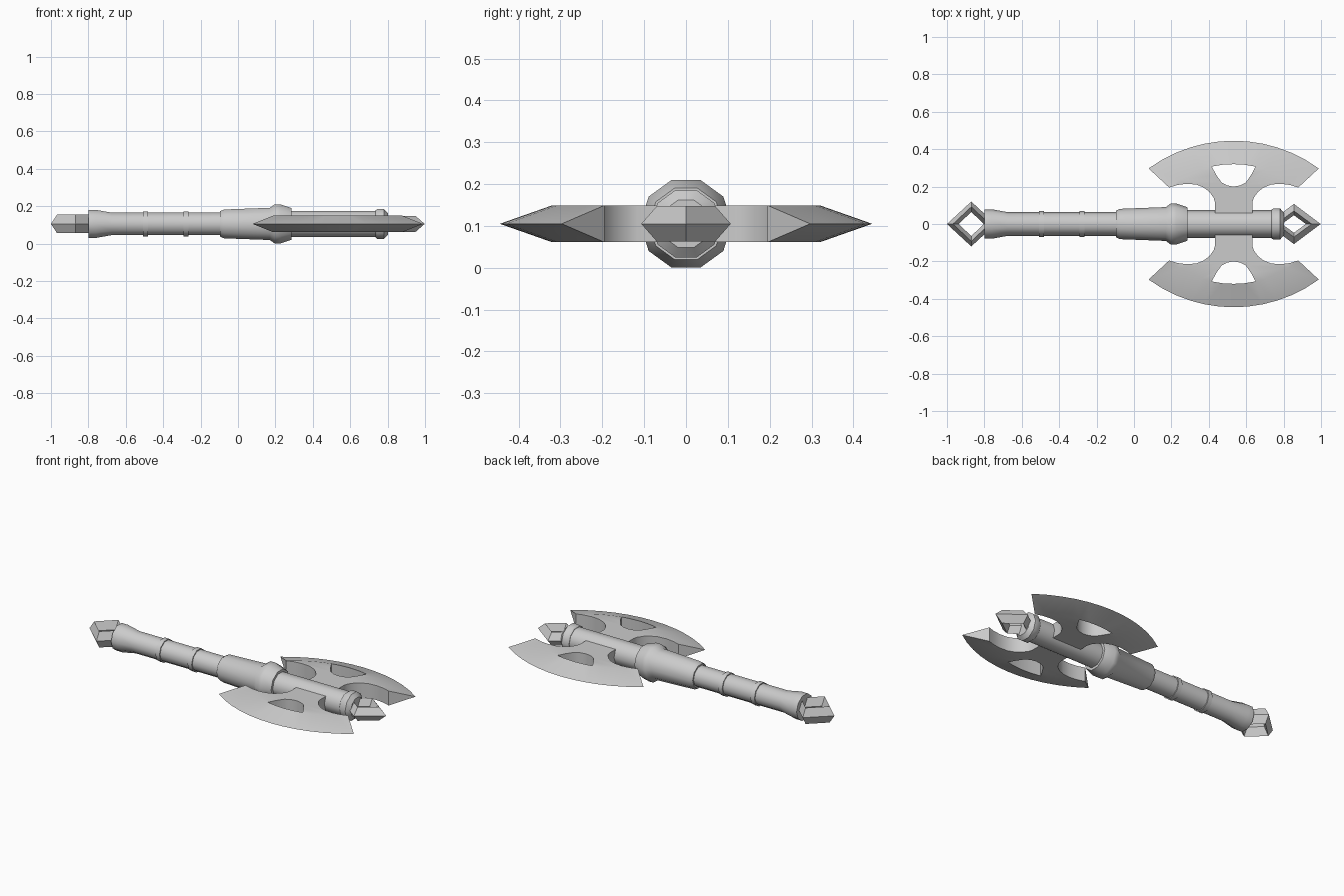
import bpy, bmesh, math

if "Cube" in bpy.data.objects:
    bpy.data.objects.remove(bpy.data.objects["Cube"])

AXIS_Z = 0.105
steel = bpy.data.materials.new("grey steel")
steel.diffuse_color = (0.6, 0.6, 0.6, 1)
steel.use_nodes = True
steel.node_tree.nodes["Principled BSDF"].inputs["Base Color"].default_value = steel.diffuse_color


def finish(name, bm, origin=(0, 0, AXIS_Z), angle=None):
    bmesh.ops.remove_doubles(bm, verts=bm.verts, dist=1e-5)
    bmesh.ops.recalc_face_normals(bm, faces=bm.faces)
    me = bpy.data.meshes.new(name)
    bm.to_mesh(me)
    bm.free()
    me.materials.append(steel)
    ob = bpy.data.objects.new(name, me)
    ob.location = origin
    bpy.context.collection.objects.link(ob)
    if angle:
        bpy.ops.object.select_all(action='DESELECT')
        ob.select_set(True)
        bpy.context.view_layer.objects.active = ob
        bpy.ops.object.shade_smooth_by_angle(angle=math.radians(angle))
    return ob


def turned(name, profile, sides=10):
    """Ten-sided part around the x axis; profile is (x, flat-to-centre radius)."""
    bm = bmesh.new()
    rings = []
    for x, r in profile:
        r /= math.cos(math.pi / sides)
        ring = []
        for i in range(sides):
            a = math.pi / 2 + (i + 0.5) * 2 * math.pi / sides
            ring.append(bm.verts.new((x, r * math.cos(a), r * math.sin(a))))
        rings.append(ring)
    for a, b in zip(rings, rings[1:]):
        for i in range(sides):
            j = (i + 1) % sides
            bm.faces.new((a[i], a[j], b[j], b[i]))
    bm.faces.new(rings[0])
    bm.faces.new(rings[-1])
    return finish(name, bm, angle=40)


def diamond_loop(name, x, outer, ridge, inner, h):
    """Open diamond with a four-sided bar; sizes are (half length, half width)."""
    bm = bmesh.new()
    loops = []
    for (a, b), z in ((outer, 0), (ridge, h), (inner, 0), (ridge, -h)):
        loops.append([bm.verts.new(p) for p in
                      ((a, 0, z), (0, b, z), (-a, 0, z), (0, -b, z))])
    for k in range(4):
        p, q = loops[k], loops[(k + 1) % 4]
        for i in range(4):
            j = (i + 1) % 4
            bm.faces.new((p[i], p[j], q[j], q[i]))
    return finish(name, bm, (x, 0, AXIS_Z))


# Handle parts
turned("grip", [(-0.80, 0.075), (-0.76, 0.075), (-0.675, 0.06), (-0.08, 0.06)])
for n, x in (("rear", -0.495), ("front", -0.278)):
    turned(n + "_grip_ring", [(x - 0.014, 0.066), (x + 0.014, 0.066)])
turned("socket", [(-0.095, 0.068), (-0.075, 0.077), (0.17, 0.086), (0.197, 0.105),
                  (0.225, 0.105), (0.285, 0.085)])
turned("upper_shaft", [(0.27, 0.07), (0.75, 0.07)])
turned("shaft_cap", [(0.735, 0.072), (0.745, 0.08), (0.78, 0.08), (0.802, 0.057)])

# Diamond loops at both ends
diamond_loop("pommel_loop", -0.87, (0.13, 0.12), (0.098, 0.092), (0.068, 0.064), 0.049)
diamond_loop("tip_loop", 0.855, (0.143, 0.107), (0.095, 0.07), (0.064, 0.047), 0.042)


# Double blade: one quarter, mirrored across the shaft and along it
def arc(u, half, top, sag):
    r = (half * half + sag * sag) / (2 * sag)
    x = half * u
    return (-x, top - r + math.sqrt(r * r - x * x))


T = 0.044
us = [0, 0.17, 0.34, 0.5, 0.67, 0.84, 1]
edge = [arc(u, 0.455, 0.445, 0.148) for u in us]
ridge = [arc(u, 0.345, 0.32, 0.125) for u in us]
inner = [(-0.30, 0.209), (-0.25, 0.215), (-0.20, 0.211), (-0.16, 0.195),
         (-0.13, 0.172), (-0.107, 0.14), (-0.1, 0.115), (-0.1, 0)]
hole = [(0, 0.2), (-0.035, 0.206), (-0.065, 0.222), (-0.093, 0.262)]

bm = bmesh.new()


def face(*pts):
    bm.faces.new([bm.verts.new(p) for p in pts])


def walls(path):
    for (x1, y1), (x2, y2) in zip(path, path[1:]):
        face((x1, y1, T), (x2, y2, T), (x2, y2, -T), (x1, y1, -T))


for z in (T, -T):
    # Flat web, then the sharpened bevel
    face(*[(x, y, z) for x, y in ridge[2:] + inner + [(0, 0)] + hole])
    for i in range(len(us) - 1):
        face((*ridge[i], z), (*ridge[i + 1], z), (*edge[i + 1], 0), (*edge[i], 0))
walls([ridge[-1]] + inner)
walls(hole + ridge[2::-1])
face((*ridge[-1], T), (*edge[-1], 0), (*ridge[-1], -T))

blade = finish("double_blade", bm, (0.533, 0, AXIS_Z), angle=30)
mirror = blade.modifiers.new("mirror", 'MIRROR')
mirror.use_axis = (True, True, False)
mirror.use_clip = True
